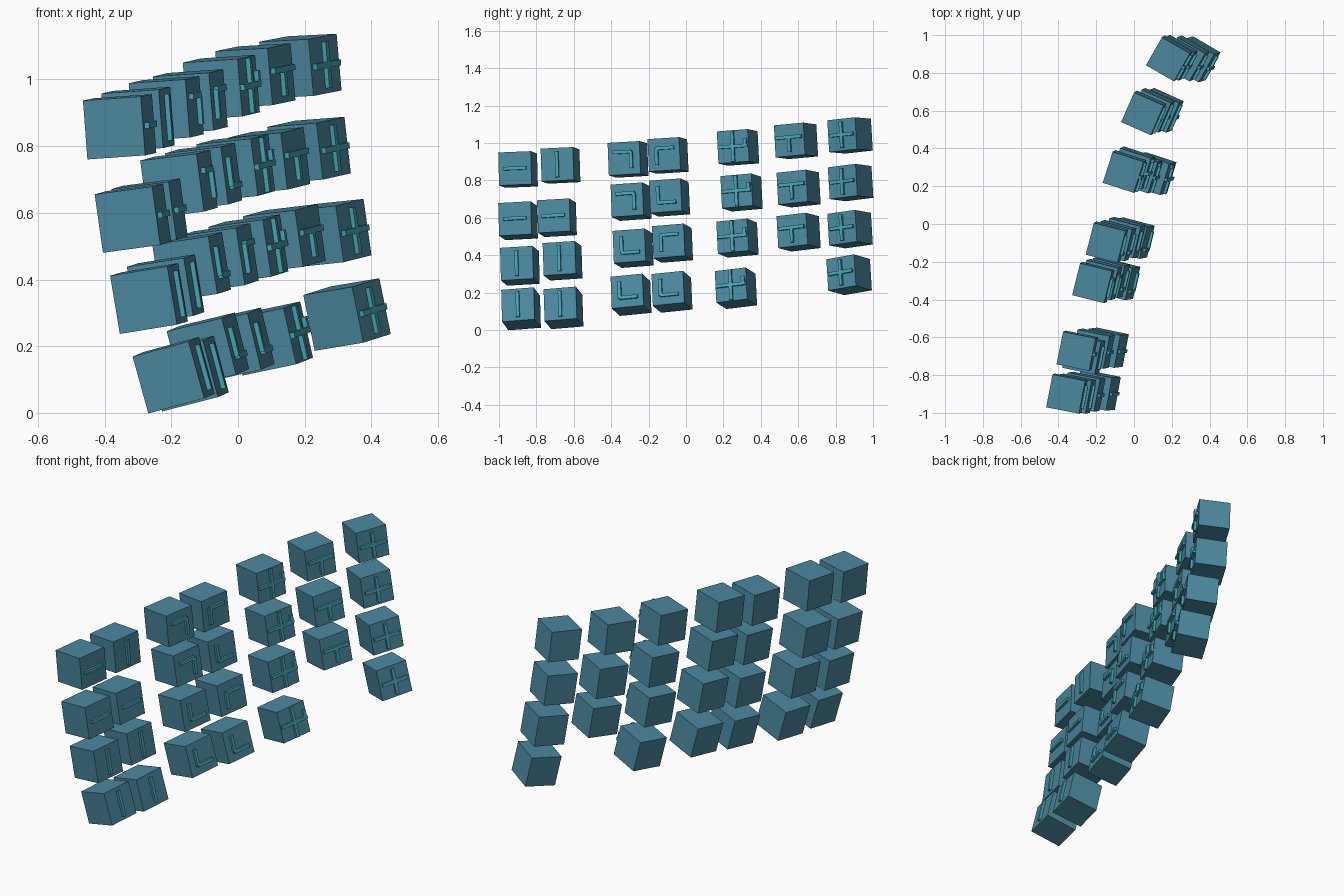
import bpy
import bmesh
from math import radians
from mathutils import Matrix, Vector

if "Cube" in bpy.data.objects:
    bpy.data.objects.remove(bpy.data.objects["Cube"])


def material(name, color):
    m = bpy.data.materials.new(name)
    m.diffuse_color = (*color, 1)
    m.use_nodes = True
    m.node_tree.nodes["Principled BSDF"].inputs["Base Color"].default_value = m.diffuse_color
    return m


block_mat = material("block_blue", (0.07, 0.25, 0.35))
mark_mat = material("mark_teal", (0.06, 0.38, 0.46))

# Raised marks as bars on the block face: (u centre, v centre, u size, v size)
T = 0.018
MARKS = {
    "dash": [(0, 0, 0.125, T)],
    "post": [(0, 0, T, 0.14)],
    "corner_low": [(-0.04, 0.008, T, 0.09), (0.008, -0.036, 0.1, T)],
    "corner_left": [(-0.04, -0.01, T, 0.09), (0.008, 0.034, 0.1, T)],
    "corner_right": [(0.04, -0.01, T, 0.09), (-0.008, 0.034, 0.1, T)],
    "tee": [(0, 0.015, 0.15, T), (0, -0.025, T, 0.08)],
    "long_cross": [(0, 0, T, 0.165), (0, 0, 0.165, T), (0.07, 0.02, T, 0.04)],
    "cross": [(0, 0, T, 0.14), (0, 0, 0.145, T)],
}

# Mark on every block, column by column, rows from top to bottom
COLUMNS = [
    ("dash", "dash", "post", "post"),
    ("post", "dash", "post", "post"),
    ("corner_right", "corner_right", "corner_low", "corner_low"),
    ("corner_left", "corner_low", "corner_left", "corner_low"),
    ("long_cross",) * 4,
    ("tee", "tee", "tee", None),
    ("cross",) * 4,
]

# Block centres, row by row
X = [(-.355, -.30, -.215, -.143, -.05, .052, .187),
     (-.315, -.265, -.177, -.103, -.007, .094, .213),
     (-.267, -.217, -.139, -.055, .031, .139, .273),
     (-.193, -.15, -.09, -.013, .10, .2, .327)]
Y = [(-.898, -.671, -.31, -.096, .278, .588, .877),
     (-.898, -.69, -.294, -.088, .297, .602, .88),
     (-.888, -.66, -.283, -.072, .275, .602, .877),
     (-.882, -.655, -.294, -.075, .267, .6, .872)]
Z = [(.858, .88, .912, .933, .976, 1.011, 1.04),
     (.584, .6, .686, .708, .735, .756, .788),
     (.343, .37, .437, .464, .491, .523, .539),
     (.113, .118, .188, .204, .223, .26, .295)]

# Turn of each column and lean of each row (first column, last column)
YAW = (11, 11.5, 14, 14.5, 18, 24, 30)
LEAN = ((4.3, 5), (8, 6.5), (9.5, 8), (15.5, 11.5))


def box_object(name, boxes, matrix, mat):
    """One object made of axis-aligned boxes: (centre, size)."""
    bm = bmesh.new()
    for centre, size in boxes:
        bmesh.ops.create_cube(
            bm, size=1,
            matrix=Matrix.Translation(centre) @ Matrix.Diagonal((*size, 1)))
    mesh = bpy.data.meshes.new(name)
    bm.to_mesh(mesh)
    bm.free()
    mesh.materials.append(mat)
    obj = bpy.data.objects.new(name, mesh)
    obj.matrix_world = matrix
    bpy.context.collection.objects.link(obj)


for c, column in enumerate(COLUMNS):
    f = c / 6
    s = 0.177 - 0.006 * f
    for r, mark in enumerate(column):
        if mark is None:
            continue
        lean = LEAN[r][0] * (1 - f) + LEAN[r][1] * f
        place = (Matrix.Translation((X[r][c], Y[r][c], Z[r][c]))
                 @ Matrix.Rotation(radians(-lean), 4, 'Y')
                 @ Matrix.Rotation(radians(1.5 + 2 * f), 4, 'X')
                 @ Matrix.Rotation(radians(-YAW[c]), 4, 'Z'))
        # Block
        box_object(f"block_{r + 1}_{c + 1}",
                   [(Vector((0, 0, 0)), (s, s, s))], place, block_mat)
        # Raised mark on its outer face
        bars = [(Vector((s / 2 + 0.004, u, v)), (0.02, w, h))
                for u, v, w, h in MARKS[mark]]
        box_object(f"{mark}_mark_{r + 1}_{c + 1}", bars, place, mark_mat)
